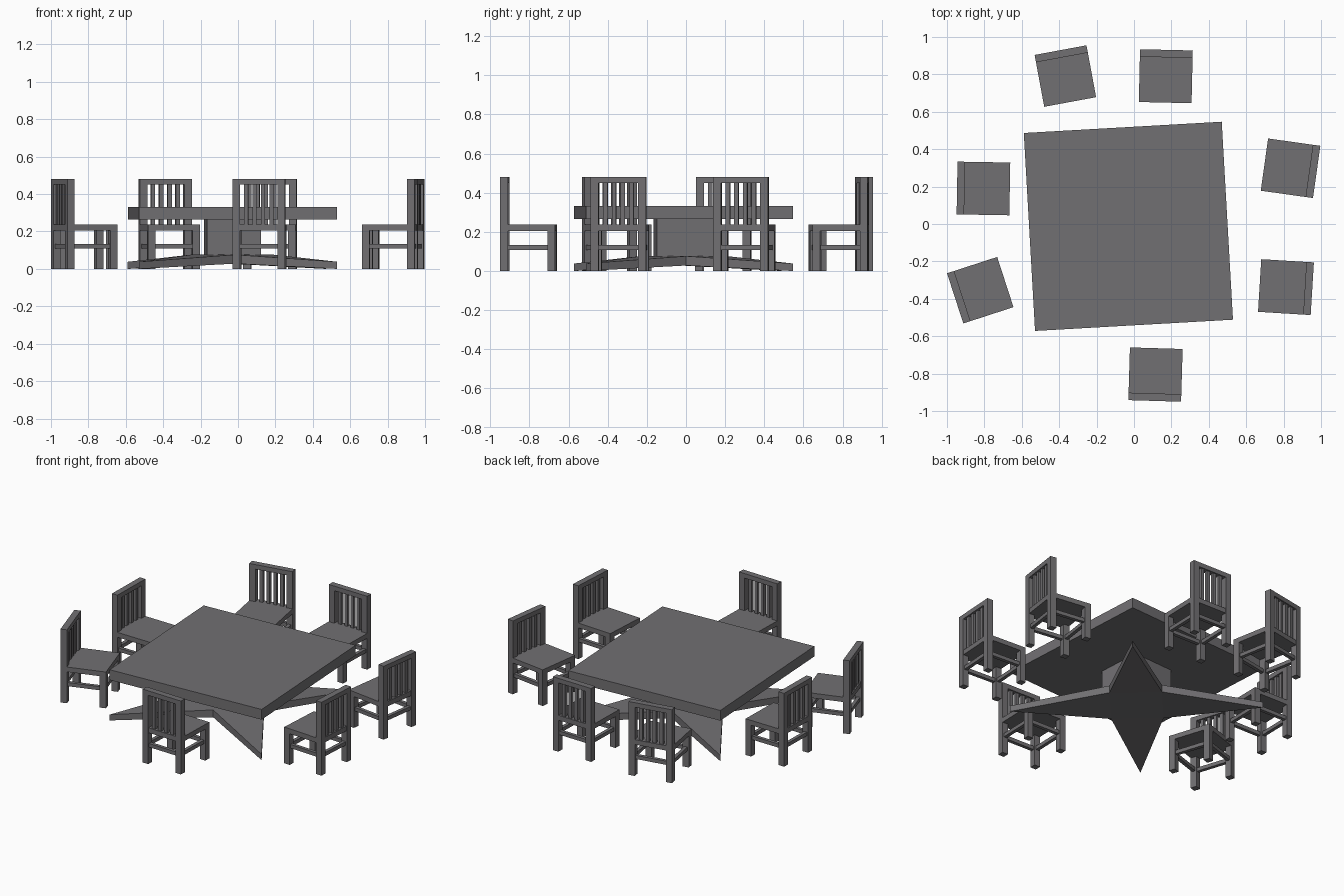
import bpy, bmesh
from math import radians, cos, sin, pi
from mathutils import Matrix, Vector

if "Cube" in bpy.data.objects:
    bpy.data.objects.remove(bpy.data.objects["Cube"])

grey = bpy.data.materials.new("dark grey")
grey.diffuse_color = (0.165, 0.16, 0.168, 1)
grey.use_nodes = True
grey.node_tree.nodes["Principled BSDF"].inputs["Base Color"].default_value = grey.diffuse_color


def finish(bm, name, matrix):
    bmesh.ops.recalc_face_normals(bm, faces=bm.faces)
    me = bpy.data.meshes.new(name)
    bm.to_mesh(me)
    bm.free()
    me.materials.append(grey)
    ob = bpy.data.objects.new(name, me)
    ob.matrix_world = matrix
    bpy.context.collection.objects.link(ob)


def box(name, matrix, x0, x1, y0, y1, z0, z1):
    bm = bmesh.new()
    size = Matrix.Diagonal((x1 - x0, y1 - y0, z1 - z0, 1))
    mid = Matrix.Translation(((x0 + x1) / 2, (y0 + y1) / 2, (z0 + z1) / 2))
    bmesh.ops.create_cube(bm, size=1, matrix=mid @ size)
    finish(bm, name, matrix)


def place(x, y, deg):
    return Matrix.Translation((x, y, 0)) @ Matrix.Rotation(radians(deg), 4, 'Z')


# Table top and square pedestal
table = place(-0.03, -0.0125, 3.25)
box("table_top", table, -0.53, 0.53, -0.53, 0.53, 0.265, 0.332)
box("table_pedestal", table, -0.145, 0.145, -0.145, 0.145, 0.05, 0.27)

# Four-pointed star foot, rising from its tips to a flat middle
bm = bmesh.new()
low, high = [], []
for i in range(8):
    tip = i % 2 == 1
    r = 0.75 if tip else 0.22
    a = i * pi / 4
    for ring, z in ((low, 0.0 if tip else 0.028), (high, 0.038 if tip else 0.076)):
        ring.append(bm.verts.new((r * cos(a), r * sin(a), z)))
for ring in (low, high):
    bm.faces.new(ring[::2])
    for i in range(0, 8, 2):
        bm.faces.new((ring[i], ring[i + 1], ring[(i + 2) % 8]))
for i in range(8):
    j = (i + 1) % 8
    bm.faces.new((low[i], low[j], high[j], high[i]))
finish(bm, "table_star_foot", table)


# One chair, its back towards local +y
def chair(n, x, y, deg):
    m = place(x, y, deg)
    h, t = 0.141, 0.04
    box(f"chair_{n}_seat", m, -h, h, -h, h - 0.002, 0.205, 0.237)
    for s in (-1, 1):
        x0, x1 = sorted((s * h, s * (h - t)))
        box(f"chair_{n}_back_post", m, x0, x1, h - t, h, 0, 0.48)
        box(f"chair_{n}_front_leg", m, x0, x1, -h, -h + t, 0, 0.21)
        c = s * (h - t / 2)
        box(f"chair_{n}_side_stretcher", m, c - 0.011, c + 0.011,
            -h + t, h - t, 0.108, 0.132)
        box(f"chair_{n}_cross_stretcher", m, -h + t, h - t,
            c - 0.011, c + 0.011, 0.108, 0.132)
    box(f"chair_{n}_top_rail", m, -h + t, h - t, h - t, h, 0.45, 0.48)
    for k in range(4):
        c = (k - 1.5) * 0.045
        box(f"chair_{n}_back_slat", m, c - 0.011, c + 0.011,
            h - 0.031, h - 0.009, 0.23, 0.455)


# Seven chairs round the table
for n, spot in enumerate([
        (-0.367, 0.791, 10.5), (0.17, 0.79, -1.3), (0.837, 0.298, -98),
        (0.8125, -0.3375, -93.5), (0.115, -0.805, 178.3),
        (-0.822, -0.354, 108), (-0.805, 0.19, 89)], 1):
    chair(n, *spot)
